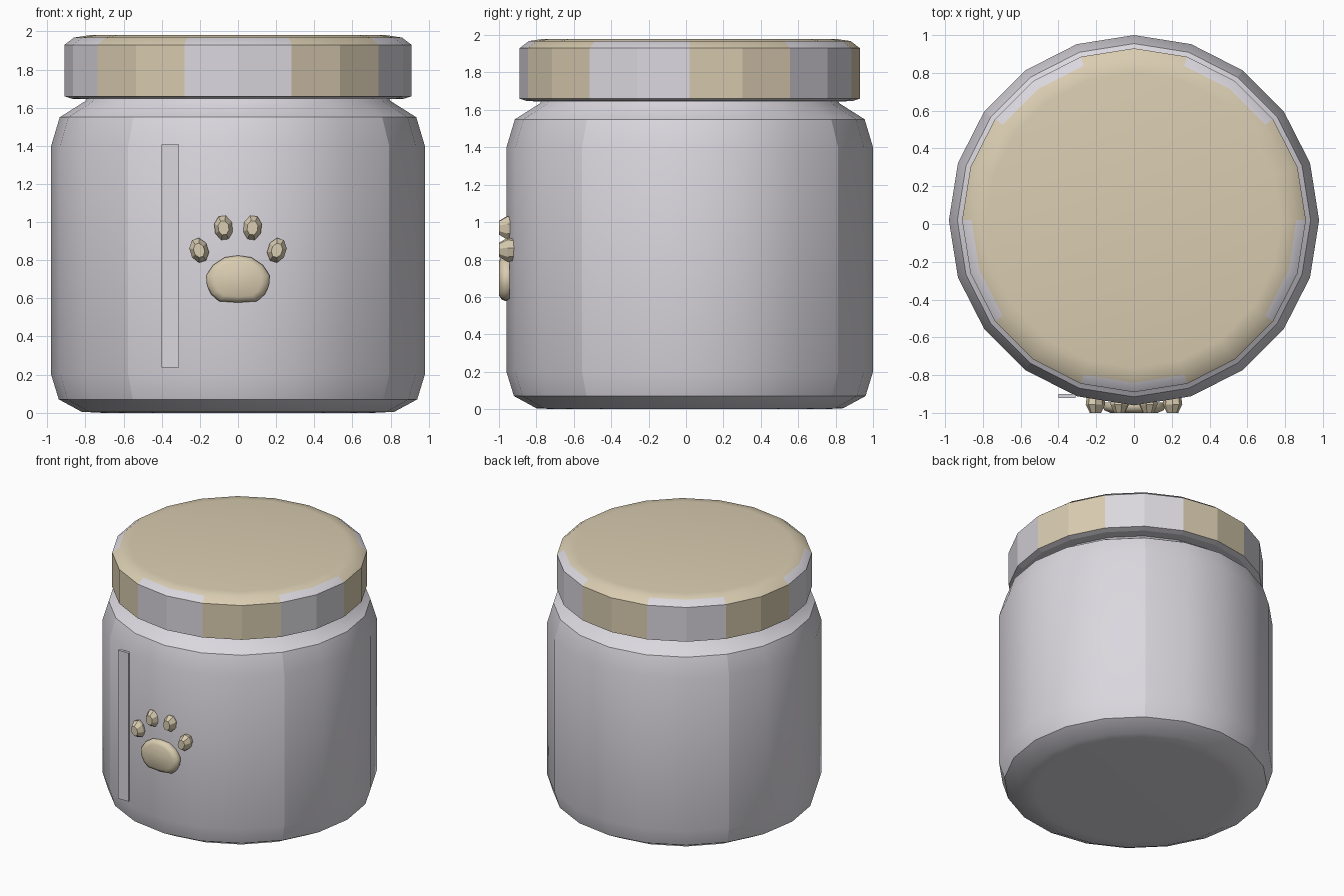
import bpy, bmesh, math

cube = bpy.data.objects.get("Cube")
if cube:
    bpy.data.objects.remove(cube, do_unlink=True)

SIDES = 20
CENTRE_Y = 0.02


def make_material(name, rgb):
    mat = bpy.data.materials.new(name)
    mat.use_nodes = True
    mat.diffuse_color = (*rgb, 1)
    mat.node_tree.nodes["Principled BSDF"].inputs["Base Color"].default_value = (*rgb, 1)
    return mat


PALE = make_material("pale grey", (0.70, 0.68, 0.73))
BEIGE = make_material("warm beige", (0.70, 0.61, 0.44))


def finish(bm, name, mats):
    bmesh.ops.recalc_face_normals(bm, faces=bm.faces)
    mesh = bpy.data.meshes.new(name)
    bm.to_mesh(mesh)
    bm.free()
    for mat in mats:
        mesh.materials.append(mat)
    obj = bpy.data.objects.new(name, mesh)
    bpy.context.collection.objects.link(obj)
    return obj


def loft(bm, rings):
    """Skin a stack of closed point rings, cap both ends; return bands of faces and caps."""
    loops = [[bm.verts.new(p) for p in ring] for ring in rings]
    bands = []
    for a, b in zip(loops, loops[1:]):
        n = len(a)
        bands.append([bm.faces.new((a[k], a[(k + 1) % n], b[(k + 1) % n], b[k]))
                      for k in range(n)])
    caps = [bm.faces.new(loops[0]), bm.faces.new(loops[-1])]
    return loops, bands, caps


def circle(r, z):
    step = math.tau / SIDES
    return [(r * math.cos(k * step), CENTRE_Y + r * math.sin(k * step), z)
            for k in range(SIDES)]


def sharpen_ring(bm, loop):
    for k, v in enumerate(loop):
        bm.edges.get((v, loop[(k + 1) % len(loop)])).smooth = False


# Jar body: rounded shoulders, smooth quarters meeting at four upright seams
bm = bmesh.new()
profile = [(0.72, 0), (0.82, 0.005), (0.94, 0.07), (0.98, 0.2), (0.98, 1.4),
           (0.935, 1.55), (0.80, 1.635), (0.78, 1.68)]
loops, bands, caps = loft(bm, [circle(r, z) for r, z in profile])
for face in bm.faces:
    face.smooth = True
sharpen_ring(bm, loops[2])
sharpen_ring(bm, loops[5])
for lower, upper in zip(loops[2:5], loops[3:6]):
    for k in range(3, SIDES, 5):
        bm.edges.get((lower[k], upper[k])).smooth = False
finish(bm, "jar_body", [PALE])

# Lid: beige top, alternating pale and beige panels round the rim
bm = bmesh.new()
profile = [(0.78, 1.645), (0.87, 1.647), (0.91, 1.66), (0.91, 1.93),
           (0.86, 1.968), (0.78, 1.98)]
loops, bands, caps = loft(bm, [circle(r, z) for r, z in profile])
for band in bands[2:4]:
    for k, face in enumerate(band):
        face.material_index = 0 if (k - 14) % 4 < 2 else 1
for face in bands[4] + [caps[1]]:
    face.material_index = 1
for face in bands[3] + bands[4] + [caps[1]]:
    face.smooth = True
sharpen_ring(bm, loops[3])
finish(bm, "lid", [PALE, BEIGE])

# Thin upright strip on the front
bm = bmesh.new()
bmesh.ops.create_cube(bm, size=1)
for v in bm.verts:
    v.co = (-0.355 + v.co.x * 0.09, -0.911 + v.co.y * 0.022, 0.823 + v.co.z * 1.17)
finish(bm, "front_strip", [PALE])


def pad(name, outline, centre, layers, tilt=0):
    """Raised pad facing the front; layers are (scale, y) steps outwards."""
    c, s = math.cos(tilt), math.sin(tilt)
    rings = [[(centre[0] + f * (x * c - z * s), y, centre[1] + f * (x * s + z * c))
              for x, z in outline] for f, y in layers]
    bm = bmesh.new()
    loft(bm, rings)
    return finish(bm, name, [BEIGE])


# Paw: one large pad and four tapering toes
half = [(0.07, 0.115), (0.13, 0.075), (0.168, 0.02), (0.163, -0.035),
        (0.14, -0.08), (0.10, -0.115)]
outline = [(0, 0.125)] + half + [(0, -0.122)] + [(-x, z) for x, z in reversed(half)]
main = pad("paw_main_pad", outline, (0, 0.7),
           [(0.96, -0.945), (1, -0.965), (0.94, -0.985), (0.75, -1.0)])
for poly in main.data.polygons:
    poly.use_smooth = True
main.data.set_sharp_from_angle(angle=math.radians(50))

toe = [(0.05 * math.cos(a), 0.067 * math.sin(a))
       for a in (math.tau * (k + 0.5) / 8 for k in range(8))]
for side, label in ((1, "left"), (-1, "right")):
    for part, x, z, tilt in (("inner", 0.076, 0.97, -0.12), ("outer", 0.204, 0.852, -0.3)):
        pad(f"paw_{part}_toe_{label}", toe, (side * x, z),
            [(0.9, -0.92), (1, -0.955), (0.58, -1.0)], side * tilt)
